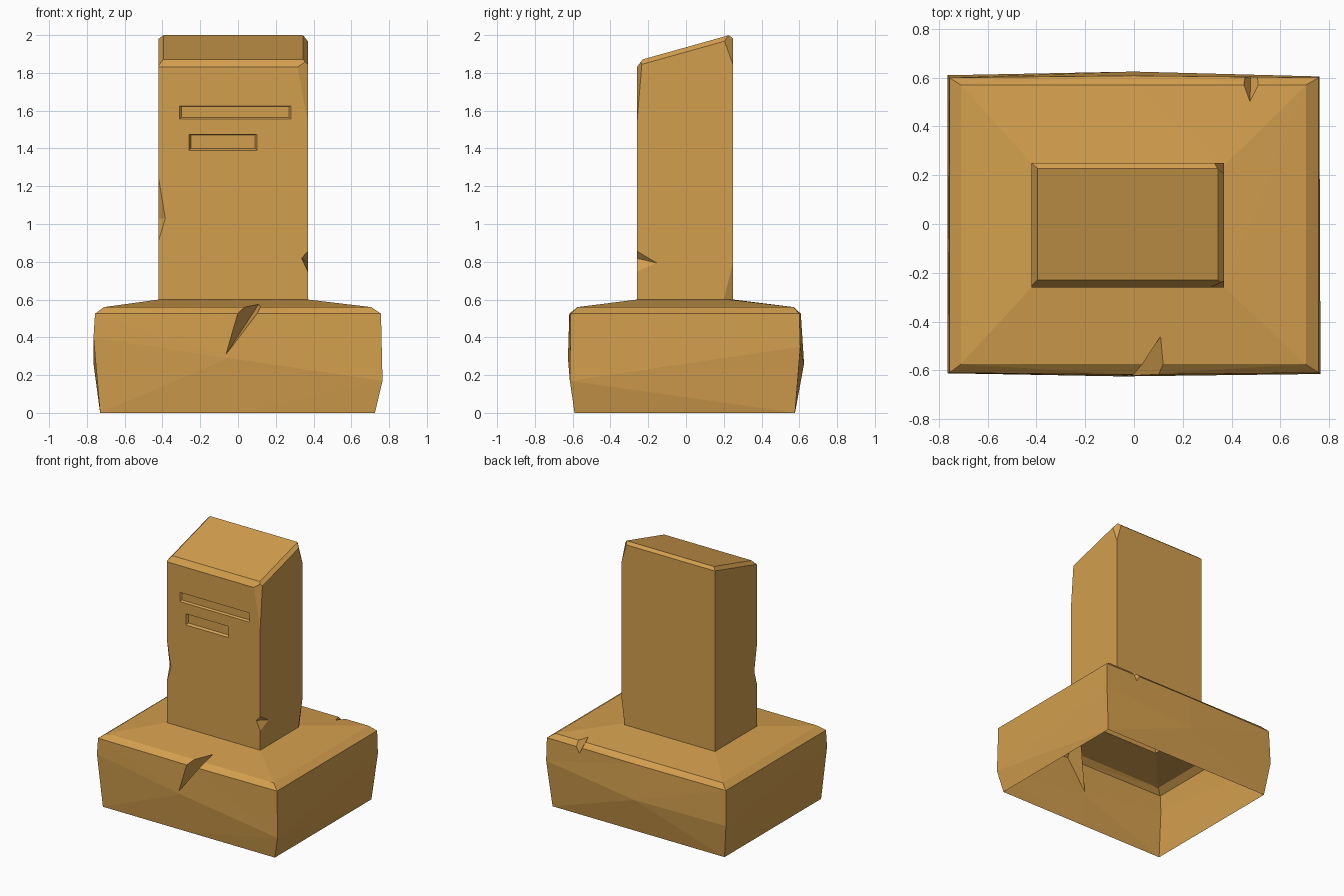
import bpy
import bmesh
from mathutils import Vector

cube = bpy.data.objects.get("Cube")
if cube:
    bpy.data.objects.remove(cube, do_unlink=True)

# Single sandstone colour
stone = bpy.data.materials.new("warm sandstone")
stone.use_nodes = True
COLOUR = (0.65, 0.345, 0.075, 1)
stone.diffuse_color = COLOUR
bsdf = next(n for n in stone.node_tree.nodes if n.type == 'BSDF_PRINCIPLED')
bsdf.inputs["Base Color"].default_value = COLOUR
bsdf.inputs["Roughness"].default_value = 0.9


def make_object(name, bm):
    bmesh.ops.recalc_face_normals(bm, faces=bm.faces[:])
    mesh = bpy.data.meshes.new(name)
    bm.to_mesh(mesh)
    bm.free()
    mesh.materials.append(stone)
    obj = bpy.data.objects.new(name, mesh)
    bpy.context.collection.objects.link(obj)
    return obj


def hull(points):
    bm = bmesh.new()
    for p in points:
        bm.verts.new(p)
    bmesh.ops.convex_hull(bm, input=bm.verts[:])
    return make_object("chip_cutter", bm)


def carve(obj, cutter):
    mod = obj.modifiers.new("carve", 'BOOLEAN')
    mod.operation = 'DIFFERENCE'
    mod.solver = 'EXACT'
    mod.object = cutter
    cutter.hide_render = True
    bpy.context.view_layer.objects.active = obj
    bpy.ops.object.modifier_apply(modifier=mod.name)
    bpy.data.objects.remove(cutter, do_unlink=True)


def open_ends(obj, is_end):
    bm = bmesh.new()
    bm.from_mesh(obj.data)
    ends = [f for f in bm.faces if all(is_end(v.co.z) for v in f.verts)]
    bmesh.ops.delete(bm, geom=ends, context='FACES')
    bm.to_mesh(obj.data)
    bm.free()


def slice_off(bm, point, normal):
    bmesh.ops.bisect_plane(bm, geom=bm.verts[:] + bm.edges[:] + bm.faces[:],
                           plane_co=point, plane_no=Vector(normal).normalized(),
                           clear_outer=True)
    edges = [e for e in bm.edges if e.is_boundary]
    if edges:
        bmesh.ops.holes_fill(bm, edges=edges, sides=0)


def slice_corner(bm, a, b, c):
    a, b, c = Vector(a), Vector(b), Vector(c)
    n = (b - a).cross(c - a)
    if n.dot(a - Vector((0, 0, 1.3))) < 0:
        n = -n
    slice_off(bm, a, n)


def ring(x0, x1, y0, y1, z, bulge=0):
    return [(x0, y0, z), (0, y0 - bulge, z), (x1, y0, z),
            (x1, y1, z), (0, y1 + bulge, z), (x0, y1, z)]


# Plinth: lofted rings with an uneven, worn belt
belt = [(-.765, -.612, .40), (-.05, -.625, .29), (.765, -.615, .17),
        (.76, .605, .35), (0, .625, .26), (-.765, .61, .26)]
rings = [ring(-.73, .725, -.59, .577, 0), belt,
         ring(-.757, .757, -.61, .6, .525, .008),
         ring(-.71, .705, -.575, .57, .56),
         ring(-.42, .37, -.26, .25, .6)]
rings[-1][3] = (.358, .228, .6)
bm = bmesh.new()
loops = [[bm.verts.new(p) for p in r] for r in rings]
for low, high in zip(loops, loops[1:]):
    for i in range(len(low)):
        j = (i + 1) % len(low)
        bm.faces.new((low[i], low[j], high[j], high[i]))
bm.faces.new(loops[0][::-1])
bm.faces.new(loops[-1])
bmesh.ops.triangulate(bm, faces=bm.faces[:])
plinth = make_object("plinth", bm)

# Cracks in the front and back rims of the plinth
carve(plinth, hull([(-.07, -.63, .30), (.11, -.46, .576), (0, -.63, .56),
                    (.13, -.63, .56), (.06, -.75, .70)]))
carve(plinth, hull([(.48, .63, .46), (.475, .495, .574), (.42, .63, .57),
                    (.55, .63, .57), (.48, .75, .70)]))
open_ends(plinth, lambda z: z < .001)
open_ends(plinth, lambda z: z > .599)

# Pillar: block with slanted, chamfered top
bm = bmesh.new()
bmesh.ops.create_cube(bm, size=1)
for v in bm.verts:
    v.co = (.37 if v.co.x > 0 else -.42, .25 if v.co.y > 0 else -.26,
            2.2 if v.co.z > 0 else .6)
slice_off(bm, (0, .23, 2), (0, -.28, 1))
slice_off(bm, (0, -.26, 1.83), (0, -.04, .03))
slice_off(bm, (0, .25, 1.98), (0, .7, .8))
slice_off(bm, (-.395, .23, 2), (-1, -.28, 1))
slice_off(bm, (.345, .23, 2), (1, -.28, 1))
# Worn vertical corners on one side
slice_corner(bm, (.37, -.26, 1.53), (.315, -.26, 1.83), (.37, -.235, 1.83))
slice_corner(bm, (.37, .25, 1.84), (.33, .25, 1.98), (.37, .20, 1.98))
slice_corner(bm, (.37, .25, .80), (.345, .25, .6), (.37, .20, .6))
pillar = make_object("pillar", bm)

# Chips on the front edges of the pillar
carve(pillar, hull([(.335, -.265, .82), (.375, -.14, .79), (.375, -.265, .865),
                    (.375, -.265, .735), (.5, -.4, .8)]))
carve(pillar, hull([(-.38, -.265, 1.03), (-.425, -.22, 1.03), (-.425, -.265, 1.3),
                    (-.425, -.265, .88), (-.5, -.35, 1.05)]))

# Shallow carved bars on the front
for x0, x1, z0, z1, depth in ((-.31, .28, 1.555, 1.625, .012),
                              (-.26, .10, 1.39, 1.475, .018)):
    corners = []
    for y, inset in ((-.26 - depth, -.01), (-.26 + depth, .01)):
        corners += [(x, y, z) for x in (x0 + inset, x1 - inset)
                    for z in (z0 + inset, z1 - inset / 3)]
    carve(pillar, hull(corners))
open_ends(pillar, lambda z: z < .601)
